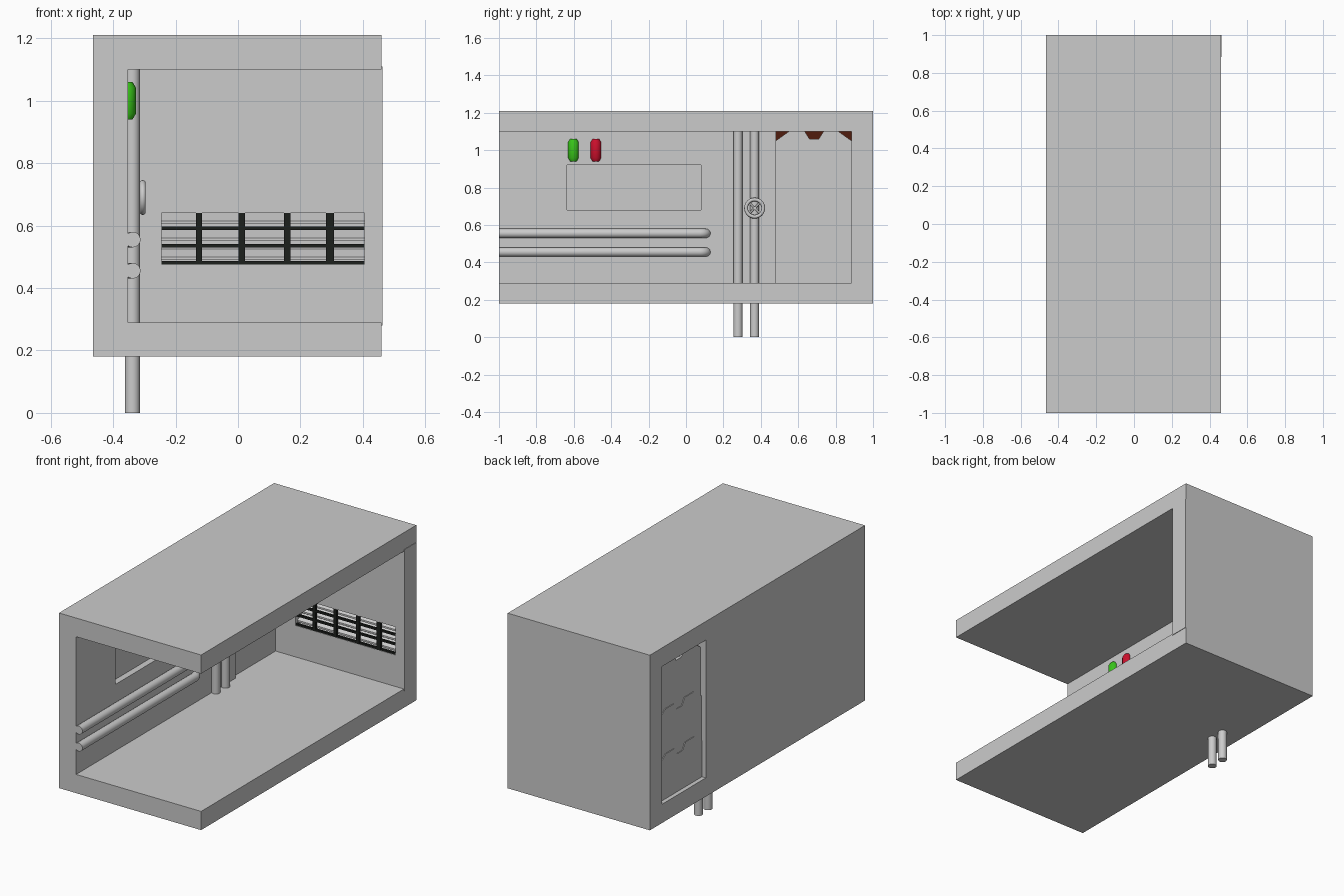
import bpy, bmesh, math
from mathutils import Vector

if "Cube" in bpy.data.objects:
    bpy.data.objects.remove(bpy.data.objects["Cube"])


def material(name, col):
    m = bpy.data.materials.new(name)
    m.diffuse_color = (*col, 1)
    m.use_nodes = True
    m.node_tree.nodes["Principled BSDF"].inputs["Base Color"].default_value = m.diffuse_color
    return m


BLACK = material("black", (0.012, 0.014, 0.012))
GREEN = material("green", (0.04, 0.55, 0.01))
RED = material("red", (0.6, 0.005, 0.025))
RUST = material("rust", (0.08, 0.012, 0.004))


def finish(name, bm, mat=None):
    bmesh.ops.recalc_face_normals(bm, faces=bm.faces)
    me = bpy.data.meshes.new(name)
    bm.to_mesh(me)
    bm.free()
    ob = bpy.data.objects.new(name, me)
    bpy.context.collection.objects.link(ob)
    if mat:
        me.materials.append(mat)
    return ob


def smooth(ob):
    bpy.ops.object.select_all(action='DESELECT')
    ob.select_set(True)
    bpy.context.view_layer.objects.active = ob
    bpy.ops.object.shade_smooth_by_angle(angle=math.radians(40))


def box(name, x, y, z, mat=None):
    bm = bmesh.new()
    bmesh.ops.create_cube(bm, size=1)
    for v in bm.verts:
        for i, (a, b) in enumerate((x, y, z)):
            v.co[i] = a if v.co[i] < 0 else b
    return finish(name, bm, mat)


def pocket(ob, x, y, z):
    """Cut a box-shaped recess."""
    cutter = box("recess_cutter", x, y, z)
    cutter.hide_render = True
    mod = ob.modifiers.new("recess", 'BOOLEAN')
    mod.operation = 'DIFFERENCE'
    mod.solver = 'EXACT'
    mod.object = cutter
    bpy.context.view_layer.objects.active = ob
    bpy.ops.object.modifier_apply(modifier=mod.name)
    bpy.data.objects.remove(cutter)


def lathe_z(name, profile, loc, seg, mat=None):
    """Closed solid of revolution about a vertical axis, profile = (radius, z)."""
    bm = bmesh.new()
    rings = [[bm.verts.new((loc[0] + r * math.cos(2 * math.pi * i / seg),
                            loc[1] + r * math.sin(2 * math.pi * i / seg), loc[2] + z))
              for i in range(seg)] for r, z in profile]
    for a, b in zip(rings, rings[1:]):
        for i in range(seg):
            j = (i + 1) % seg
            bm.faces.new((a[i], a[j], b[j], b[i]))
    bm.faces.new(rings[0])
    bm.faces.new(rings[-1])
    ob = finish(name, bm, mat)
    smooth(ob)
    return ob


def extrude_x(name, pts, x0, x1):
    bm = bmesh.new()
    f = bm.faces.new([bm.verts.new((x0, y, z)) for y, z in pts])
    r = bmesh.ops.extrude_face_region(bm, geom=[f])
    bmesh.ops.translate(bm, vec=(x1 - x0, 0, 0),
                        verts=[v for v in r["geom"] if isinstance(v, bmesh.types.BMVert)])
    return finish(name, bm)


def tube(name, pts, radius):
    cu = bpy.data.curves.new(name, 'CURVE')
    cu.dimensions = '3D'
    cu.bevel_depth = radius
    cu.bevel_resolution = 6
    cu.use_fill_caps = True
    sp = cu.splines.new('POLY')
    sp.points.add(len(pts) - 1)
    for p, co in zip(sp.points, pts):
        p.co = (*co, 1)
    ob = bpy.data.objects.new(name, cu)
    bpy.context.collection.objects.link(ob)
    return ob


# room shell: open at the front and the right
box("floor", (-0.465, 0.46), (-1, 1), (0.18, 0.29))
box("roof", (-0.465, 0.46), (-1, 1), (1.10, 1.21))
left_wall = box("left_wall", (-0.465, -0.353), (-1, 0.48), (0.29, 1.10))
back_wall = box("back_wall", (-0.465, 0.463), (0.885, 1), (0.28, 1.11))

# recessed panel in the left wall, vent recess in the back wall
pocket(left_wall, (-0.39, -0.3), (-0.635, 0.08), (0.68, 0.92))
pocket(back_wall, (-0.245, 0.405), (0.8, 0.95), (0.475, 0.64))

# vent grille with slanted slats behind
for x, w in ((-0.125, 0.018), (0.012, 0.02), (0.158, 0.02), (0.295, 0.026)):
    box("grille_upright", (x - w / 2, x + w / 2), (0.884, 0.9), (0.475, 0.64), BLACK)
for z in (0.591, 0.535, 0.480):
    box("grille_bar", (-0.245, 0.405), (0.888, 0.9), (z - 0.006, z + 0.006), BLACK)
for z in (0.49, 0.55, 0.605):
    extrude_x("vent_slat", [(0.902, z), (0.902, z + 0.01), (0.945, z + 0.035), (0.945, z + 0.025)],
              -0.245, 0.405)

# shutter door made of three interlocking plates
STEP = [(0.48, -0.05), (0.55, 0), (0.635, 0), (0.66, -0.04), (0.71, -0.04),
        (0.735, 0), (0.815, 0), (0.885, -0.05)]


def edge(z):
    return [(y, z + d) for y, d in STEP]


BASE = [(0.48, 0.29), (0.885, 0.29)]
lower, middle, upper = edge(0.553), edge(0.815), edge(1.10)
for i, (bottom, top) in enumerate(((BASE, lower), (lower, middle), (middle, upper))):
    t = 0.004 * i
    extrude_x("door_plate", bottom + top[::-1], -0.44 + t, -0.375 - t)
box("door_top_backing", (-0.415, -0.40), (0.48, 0.885), (1.04, 1.10), RUST)

# horizontal pipes that turn into the wall
for z in (0.555, 0.455):
    arc = [(-0.367 + 0.03 * math.cos(a), 0.075 + 0.03 * math.sin(a) * 1.1, z)
           for a in (math.pi / 2 * k / 6 for k in range(7))]
    tube("wall_pipe", [(-0.337, -1, z)] + arc + [(-0.38, 0.108, z)], 0.025)

# vertical pipes through the floor
for y in (0.278, 0.367):
    lathe_z("riser_pipe", [(0.024, 0), (0.024, 1.10)], (-0.338, y, 0), 24)

# valve wheel on the second riser
VALVE = Vector((-0.305, 0.367, 0.69))
bpy.ops.mesh.primitive_torus_add(location=VALVE, rotation=(0, math.pi / 2, 0), major_radius=0.046,
                                 minor_radius=0.010, major_segments=32, minor_segments=10)
bpy.context.object.name = "valve_rim"
smooth(bpy.context.object)
bpy.ops.mesh.primitive_cylinder_add(location=VALVE - Vector((0.008, 0, 0)), vertices=16, radius=0.010,
                                    depth=0.03, rotation=(0, math.pi / 2, 0))
bpy.context.object.name = "valve_hub"
smooth(bpy.context.object)
for s in (-1, 1):
    d = Vector((0, 0.032, 0.032 * s))
    tube("valve_spoke", [VALVE - d, VALVE + d], 0.005)

# indicator lamps
for name, y, mat in (("green_lamp", -0.602, GREEN), ("red_lamp", -0.482, RED)):
    lathe_z(name, [(0.018, -0.06), (0.029, -0.042), (0.029, 0.042), (0.018, 0.06)],
            (-0.356, y, 1.0), 16, mat)
